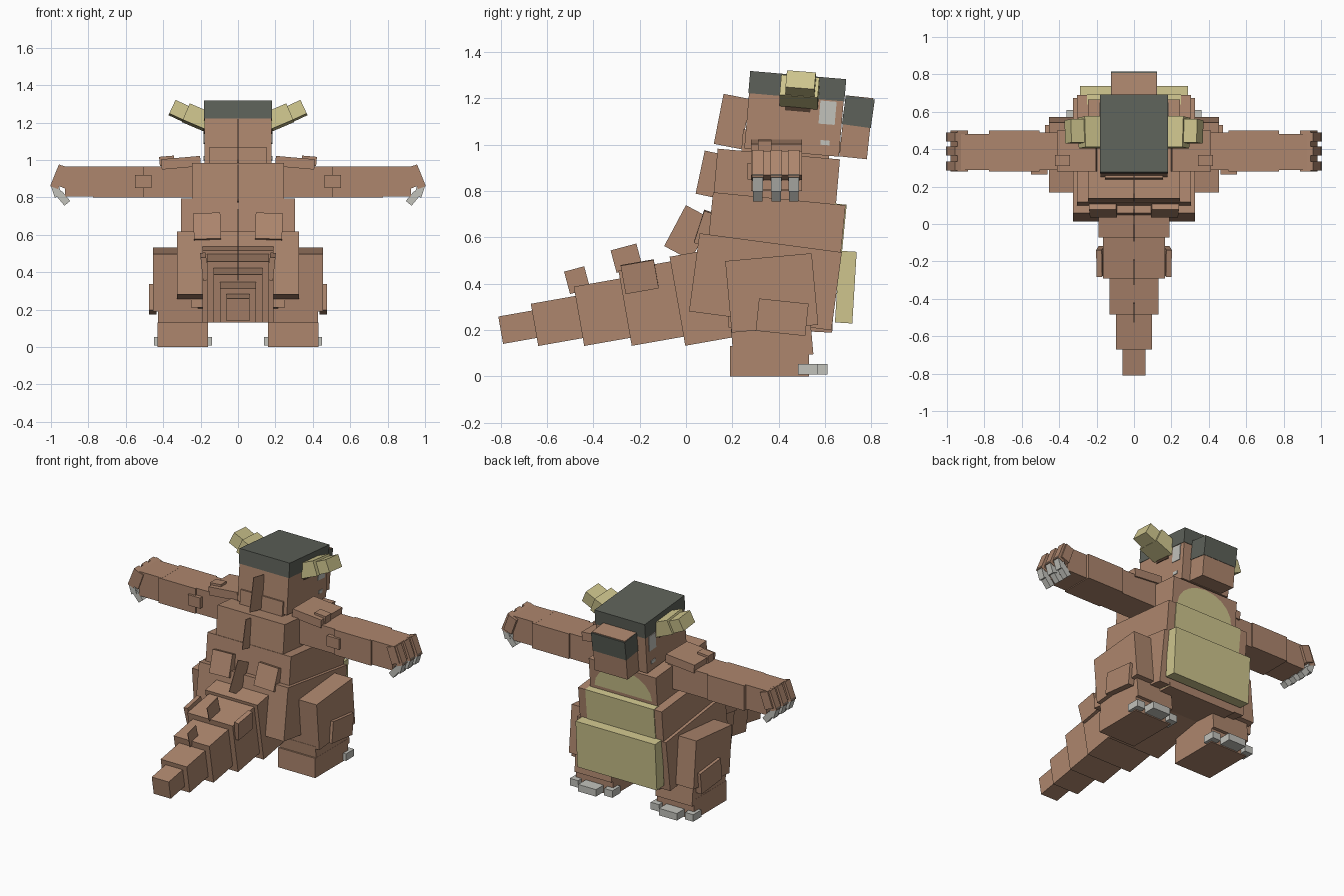
import bpy, bmesh
from math import radians, sin, cos, pi
from mathutils import Matrix, Vector, Euler

if "Cube" in bpy.data.objects:
    bpy.data.objects.remove(bpy.data.objects["Cube"])


def material(name, rgb):
    m = bpy.data.materials.new(name)
    m.use_nodes = True
    col = (*rgb, 1)
    m.diffuse_color = col
    node = m.node_tree.nodes["Principled BSDF"]
    node.inputs["Base Color"].default_value = col
    node.inputs["Roughness"].default_value = 0.9
    return m


BROWN = material("brown hide", (0.42, 0.24, 0.155))
CREAM = material("cream horn", (0.62, 0.56, 0.27))
SLATE = material("dark slate", (0.11, 0.12, 0.10))
CLAW = material("pale claw", (0.54, 0.54, 0.50))
EAR = material("dark ear", (0.07, 0.04, 0.025))


def finish(name, bm, mat):
    mesh = bpy.data.meshes.new(name)
    bmesh.ops.recalc_face_normals(bm, faces=bm.faces)
    bm.to_mesh(mesh)
    bm.free()
    mesh.materials.append(mat)
    ob = bpy.data.objects.new(name, mesh)
    bpy.context.collection.objects.link(ob)
    return ob


def box(name, loc, size, rot=(0, 0, 0), mat=BROWN):
    """Box from centre, size and rotation in degrees."""
    bm = bmesh.new()
    bmesh.ops.create_cube(bm, size=1)
    turn = Euler([radians(a) for a in rot]).to_matrix().to_4x4()
    bm.transform(Matrix.Translation(loc) @ turn @ Matrix.Diagonal((*size, 1)))
    return finish(name, bm, mat)


def pair(name, loc, size, rot=(0, 0, 0), mat=BROWN):
    """The same box on the left (+x) and mirrored on the right."""
    x, y, z = loc
    a, b, c = rot
    box("left_" + name, loc, size, rot, mat)
    box("right_" + name, (-x, y, z), size, (a, -b, -c), mat)


def on(centre, tilt, offset):
    """Point given in the frame of a part tilted about x."""
    return Vector(centre) + Matrix.Rotation(radians(tilt), 3, "X") @ Vector(offset)


# Torso
HIP, HIP_TILT = (0, 0.343, 0.408), -7.6
WAIST, WAIST_TILT = (0, 0.39, 0.637), -5.6
CHEST, CHEST_TILT = (0, 0.39, 0.84), -5
box("hips", HIP, (0.65, 0.62, 0.34), (HIP_TILT, 0, 0))
box("waist", WAIST, (0.61, 0.575, 0.26), (WAIST_TILT, 0, 0))
box("chest", CHEST, (0.49, 0.53, 0.24), (CHEST_TILT, 0, 0))
box("neck", (0, 0.43, 0.98), (0.31, 0.38, 0.14), (-5, 0, 0))
box("pelvis", (0, 0.41, 0.27), (0.5, 0.45, 0.14), (-3, 0, 0))

# Pale belly: thick plate, waist panel, rounded chest panel, underside panel
box("belly_plate", (0, 0.69, 0.385), (0.58, 0.075, 0.31), (-3.5, 0, 0), CREAM)
box("waist_panel", on(WAIST, WAIST_TILT, (0, 0.265, 0.002)),
    (0.5, 0.054, 0.262), (WAIST_TILT, 0, 0), CREAM)
box("underside_panel", on(HIP, HIP_TILT, (0, 0.19, -0.17)),
    (0.5, 0.236, 0.008), (HIP_TILT, 0, 0), CREAM)
bm = bmesh.new()
arc = [on(CHEST, CHEST_TILT, (0.21 * cos(a), 0.268, -0.05 + 0.16 * sin(a)))
       for a in [pi * i / 10 for i in range(11)]]
bm.faces.new([bm.verts.new(p) for p in arc])
finish("chest_panel", bm, CREAM)

# Tail segments: width, rear y, rear z, height, length
TAIL_TILT = 10
for i, (w, y, z, h, length) in enumerate([
        (0.38, -0.037, 0.324, 0.39, 0.40), (0.33, -0.263, 0.294, 0.33, 0.28),
        (0.26, -0.462, 0.259, 0.26, 0.25), (0.19, -0.654, 0.222, 0.185, 0.24),
        (0.124, -0.80, 0.199, 0.12, 0.20)]):
    box(f"tail_{i + 1}", on((0, y, z), TAIL_TILT, (0, length / 2, 0)),
        (w, length, h), (TAIL_TILT, 0, 0))
pair("tail_side_plate", (0.18, -0.2, 0.43), (0.03, 0.145, 0.125), (10, 6, 0))

# Central spines, paper thin
for name, y, z, depth, height, tilt in [
        ("tail_spine_rear", -0.47, 0.415, 0.09, 0.10, 15),
        ("tail_spine_front", -0.257, 0.51, 0.115, 0.10, 15),
        ("hip_spine", 0.01, 0.62, 0.13, 0.20, -28),
        ("back_spine", 0.115, 0.87, 0.11, 0.19, -12),
        ("neck_spine", 0.2, 1.10, 0.12, 0.22, -11)]:
    box(name, (0, y, z), (0.004, depth, height), (tilt, 0, 0))

# Paired back plates
pair("lower_back_plate", (0.165, 0.08, 0.64), (0.145, 0.05, 0.145), (-18, 2, 0))
pair("upper_back_plate", (0.135, 0.155, 0.885), (0.125, 0.04, 0.13), (-8, 4, 0))

# Head with dark cap
HEAD, TILT = (0, 0.47, 1.13), -4.9
box("head", HEAD, (0.36, 0.41, 0.33), (TILT, 0, 0))
box("head_cap", on(HEAD, TILT, (0, 0, 0.123)), (0.366, 0.416, 0.096), (TILT, 0, 0), SLATE)
box("snout", (0, 0.735, 1.075), (0.24, 0.12, 0.265), (-6, 0, 0))
box("snout_cap", (0, 0.744, 1.142), (0.246, 0.126, 0.125), (-8, 0, 0), SLATE)
box("lower_jaw", (0, 0.70, 0.985), (0.2, 0.17, 0.05), (-6, 0, 0))
pair("eye", on(HEAD, TILT, (0.18, 0.14, 0.02)), (0.008, 0.07, 0.1), (TILT, 0, 0), CLAW)
pair("tooth", on(HEAD, TILT, (0.18, 0.14, -0.11)), (0.008, 0.04, 0.02), (TILT, 0, 0), CLAW)
pair("ear_mark", on(HEAD, TILT, (0.18, 0.01, 0.04)), (0.008, 0.11, 0.05), (TILT, 0, 0), EAR)

# Horns
pair("horn_base", (0.215, 0.49, 1.225), (0.14, 0.165, 0.095), (TILT, -23, 0), CREAM)
pair("horn_tip", (0.303, 0.495, 1.257), (0.11, 0.125, 0.08), (TILT, -25, 0), CREAM)

# Arms
pair("upper_arm", (0.38, 0.39, 0.882), (0.34, 0.20, 0.165))
pair("forearm", (0.64, 0.39, 0.882), (0.27, 0.22, 0.165))
pair("wrist", (0.84, 0.385, 0.885), (0.17, 0.195, 0.16))
pair("shoulder_pad", (0.305, 0.39, 0.985), (0.21, 0.22, 0.055), (0, 5, 0))
pair("shoulder_plate", (0.38, 0.34, 0.995), (0.08, 0.06, 0.05), (0, 5, 0))
pair("elbow_plate", (0.507, 0.285, 0.885), (0.09, 0.04, 0.07))
pair("hand", (0.935, 0.39, 0.91), (0.06, 0.22, 0.11), (0, -20, 0))
for i, y in enumerate((0.31, 0.39, 0.465)):
    pair(f"finger_{i + 1}", (0.96, y, 0.91), (0.045, 0.05, 0.125), (0, -22, 0))
    pair(f"claw_{i + 1}", (0.972, y, 0.84), (0.04, 0.045, 0.075), (0, 18, 0), CLAW)
    pair(f"claw_tip_{i + 1}", (0.935, y, 0.795), (0.04, 0.04, 0.07), (0, 40, 0), CLAW)

# Legs and toes
pair("thigh", (0.335, 0.37, 0.36), (0.24, 0.375, 0.31), (5.2, 0, 0))
pair("thigh_plate", (0.455, 0.415, 0.255), (0.04, 0.215, 0.14), (-6, 0, 0))
pair("shin", (0.295, 0.372, 0.15), (0.268, 0.345, 0.14), (5, 0, 0))
pair("foot", (0.295, 0.36, 0.065), (0.27, 0.34, 0.13))
pair("middle_toe_claw", (0.295, 0.55, 0.03), (0.13, 0.12, 0.046), mat=CLAW)
pair("outer_toe_claw", (0.42, 0.525, 0.03), (0.06, 0.085, 0.046), mat=CLAW)
pair("inner_toe_claw", (0.17, 0.525, 0.03), (0.06, 0.085, 0.046), mat=CLAW)
